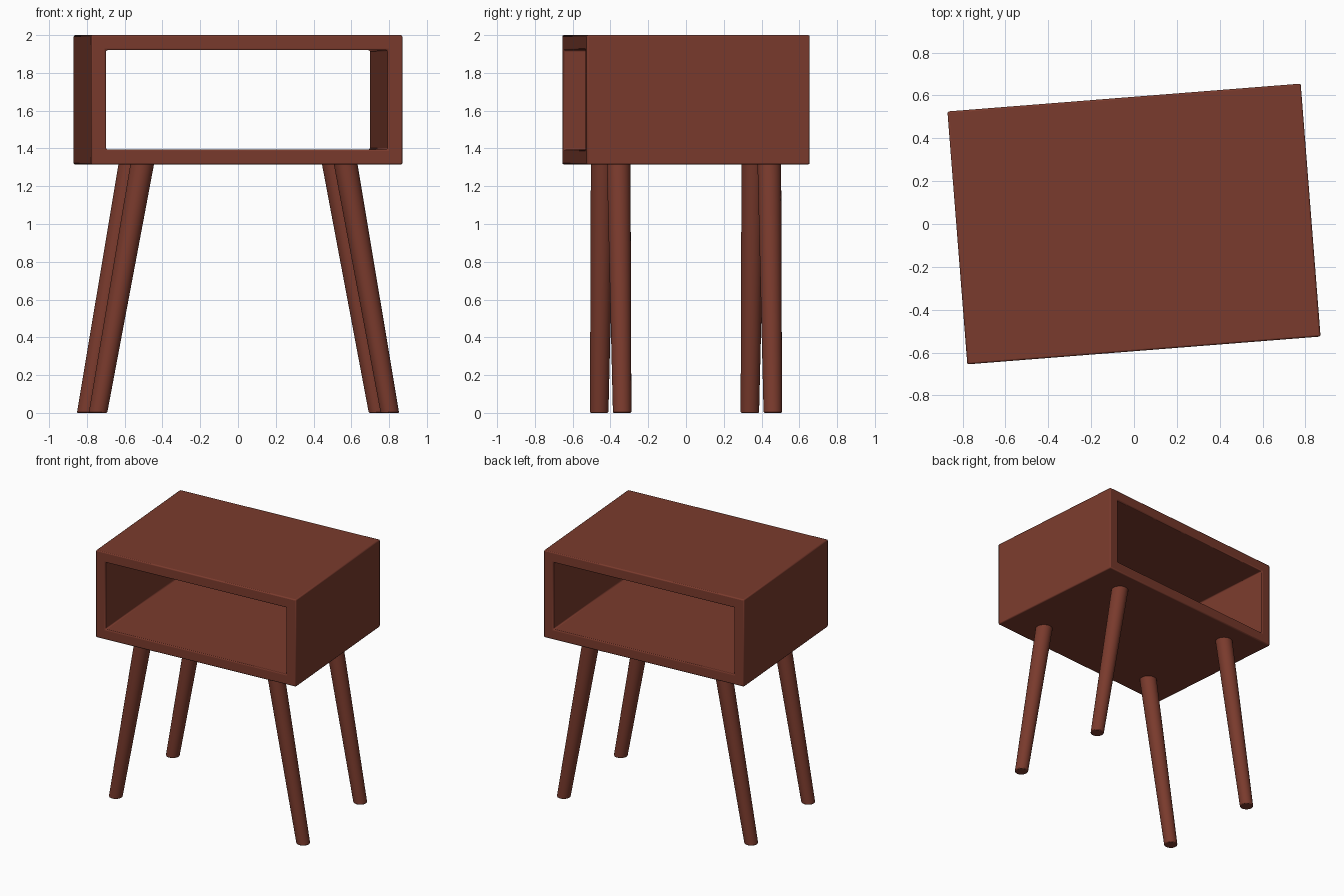
import bpy, bmesh, math
from mathutils import Matrix, Vector

if "Cube" in bpy.data.objects:
    bpy.data.objects.remove(bpy.data.objects["Cube"])

TURN = Matrix.Rotation(math.radians(4.5), 4, 'Z')   # whole piece is turned slightly

wood = bpy.data.materials.new("reddish brown wood")
wood.diffuse_color = (0.195, 0.043, 0.026, 1)
wood.use_nodes = True
wood.node_tree.nodes["Principled BSDF"].inputs["Base Color"].default_value = wood.diffuse_color


def add_part(name, bm, bevel, segments):
    bmesh.ops.recalc_face_normals(bm, faces=bm.faces[:])
    bm.transform(TURN)
    me = bpy.data.meshes.new(name)
    bm.to_mesh(me)
    bm.free()
    me.materials.append(wood)
    ob = bpy.data.objects.new(name, me)
    bpy.context.collection.objects.link(ob)
    mod = ob.modifiers.new("soft edges", 'BEVEL')
    mod.width, mod.segments = bevel, segments
    mod.limit_method, mod.angle_limit = 'ANGLE', math.radians(40)
    bpy.ops.object.select_all(action='DESELECT')
    ob.select_set(True)
    bpy.context.view_layer.objects.active = ob
    bpy.ops.object.shade_smooth_by_angle(angle=math.radians(35))
    return ob


# Open box: a rectangular frame profile extruded from front to back
W, D, Z0, Z1, T = 0.827, 0.592, 1.315, 2.0, 0.08
bm = bmesh.new()


def ring(y, inset):
    w = W - inset
    return [bm.verts.new((x, y, z)) for x, z in
            ((-w, Z0 + inset), (w, Z0 + inset), (w, Z1 - inset), (-w, Z1 - inset))]


rings = [ring(-D, 0), ring(D, 0), ring(D, T), ring(-D, T)]
for a, b in zip(rings, rings[1:] + rings[:1]):
    for i in range(4):
        j = (i + 1) % 4
        bm.faces.new((a[i], a[j], b[j], b[i]))
add_part("open_box", bm, 0.008, 2)


# Splayed, tapered round legs with flat feet
def add_leg(name, sx, sy, sides=32):
    bm = bmesh.new()
    loops = []
    for x, z, r in ((0.775, 0.0, 0.049), (0.537, Z0 + 0.02, 0.063)):
        centre = Vector((sx * x, sy * 0.40, z))
        loops.append([bm.verts.new(centre + Vector((r * math.cos(t), r * math.sin(t), 0)))
                      for t in (2 * math.pi * k / sides for k in range(sides))])
    low, high = loops
    for k in range(sides):
        n = (k + 1) % sides
        bm.faces.new((low[k], low[n], high[n], high[k]))
    bm.faces.new(low)
    bm.faces.new(high)
    add_part(name, bm, 0.006, 2)


for side, sx in (("left", -1), ("right", 1)):
    for end, sy in (("front", -1), ("back", 1)):
        add_leg(f"{end}_{side}_leg", sx, sy)
